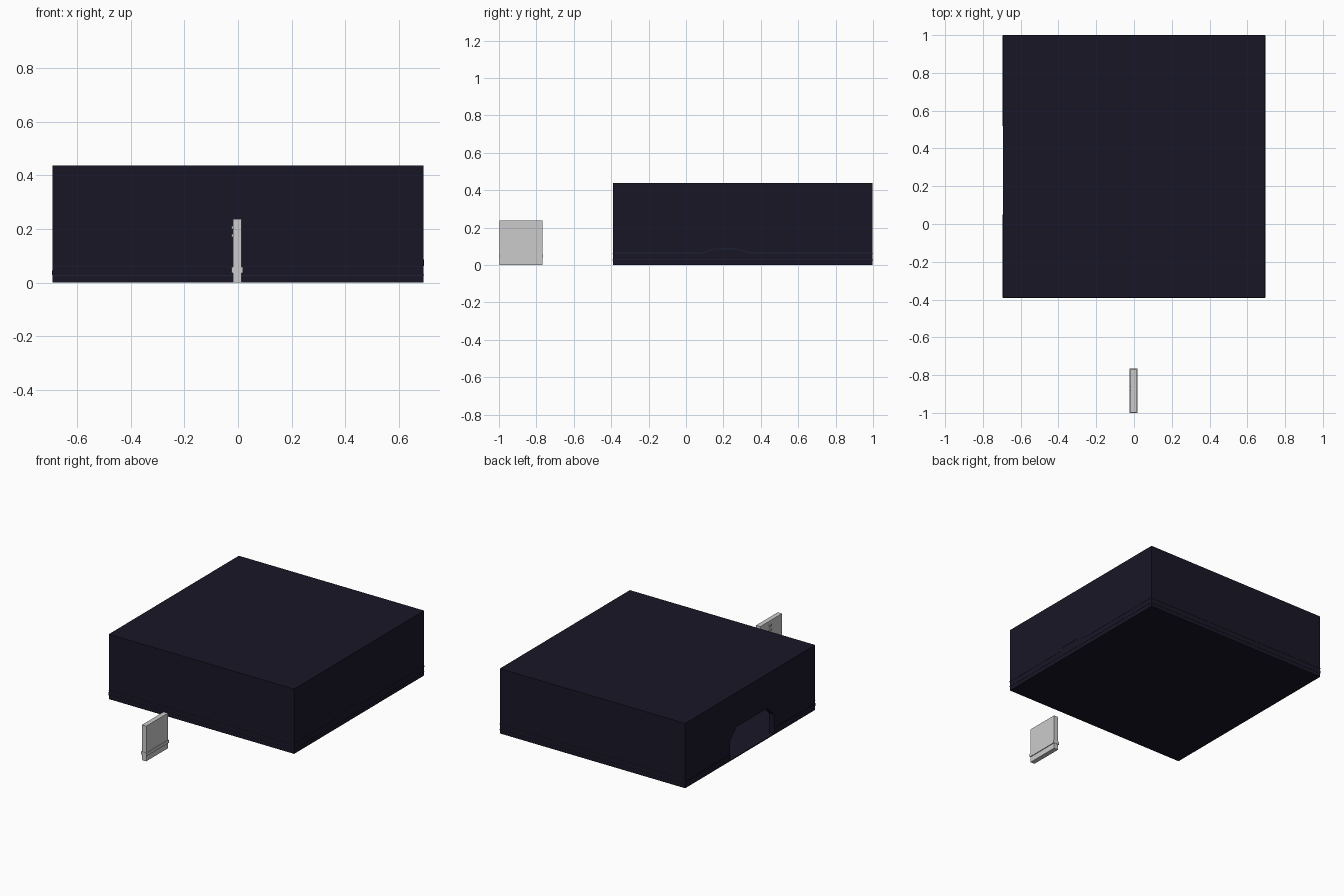
import bpy, bmesh

if "Cube" in bpy.data.objects:
    bpy.data.objects.remove(bpy.data.objects["Cube"])

def material(name, color):
    m = bpy.data.materials.new(name)
    m.diffuse_color = (*color, 1)
    m.use_nodes = True
    m.node_tree.nodes["Principled BSDF"].inputs["Base Color"].default_value = m.diffuse_color
    return m

DARK = material("dark_navy", (0.010, 0.008, 0.020))
BLUE = material("dim_blue", (0.014, 0.018, 0.040))

def finish(name, bm, mat):
    bmesh.ops.recalc_face_normals(bm, faces=bm.faces)
    me = bpy.data.meshes.new(name)
    bm.to_mesh(me)
    bm.free()
    if mat:
        me.materials.append(mat)
    ob = bpy.data.objects.new(name, me)
    bpy.context.collection.objects.link(ob)
    return ob

def box(name, x, y, z, mat=None):
    bm = bmesh.new()
    bmesh.ops.create_cube(bm, size=1)
    for v in bm.verts:
        v.co = [(r[0] + r[1]) / 2 + c * (r[1] - r[0]) for r, c in zip((x, y, z), v.co)]
    return finish(name, bm, mat)

def slab(name, outline, x0, x1, mat=None):
    """Extrude a (y, z) outline from x0 to x1."""
    bm = bmesh.new()
    f = bm.faces.new([bm.verts.new((x0, y, z)) for y, z in outline])
    new = bmesh.ops.extrude_face_region(bm, geom=[f])["geom"]
    bmesh.ops.translate(bm, vec=(x1 - x0, 0, 0),
                        verts=[v for v in new if isinstance(v, bmesh.types.BMVert)])
    return finish(name, bm, mat)

X, Y0, Y1, H, T = 0.693, -0.39, 0.998, 0.438, 0.036
FL = 0.006
TOP = H - 0.02

# Room shell
box("floor", (-X, X), (Y0, Y1), (0, FL), DARK)
box("roof", (-X, X), (Y0, Y1), (TOP, H), DARK)
box("front_wall", (-X, X), (Y0, Y0 + T), (FL, TOP), DARK)
box("back_wall", (-X, X), (Y1 - T, Y1), (FL, TOP), DARK)
box("right_wall", (X - T, X), (Y0 + T, Y1 - T), (FL, TOP), DARK)

# Left wall with chamfered doorway
D0, D1, C, DH = 0.05, 0.52, 0.07, 0.205
slab("left_wall", [(Y0 + T, FL), (D0, FL), (D0, DH - C), (D0 + C, DH), (D1 - C, DH),
                   (D1, DH - C), (D1, FL), (Y1 - T, FL), (Y1 - T, TOP), (Y0 + T, TOP)],
     -X, -X + T, DARK)

# Thin trim strips around the outside
for z in (0.025, 0.058):
    box("front_trim", (-X, X), (Y0 - 0.002, Y0), (z, z + 0.003), BLUE)
    box("back_trim", (-X, X), (Y1, Y1 + 0.002), (z, z + 0.003), BLUE)
for a, b in ((Y0, D0), (D1, Y1)):
    box("left_trim", (-X - 0.002, -X), (a, b), (0.028, 0.045), DARK)
path = [(Y0, 0.062), (0.09, 0.062), (0.15, 0.083), (0.27, 0.083), (0.34, 0.062), (Y1, 0.062)]
slab("right_trim", path + [(y, z + 0.004) for y, z in reversed(path)], X, X + 0.002, BLUE)
box("right_lower_trim", (X, X + 0.002), (Y0, Y1), (0.027, 0.030), BLUE)

# Separate door panel with a kick band and handle studs
box("door_panel", (-0.019, 0.013), (-0.998, -0.767), (0, 0.238))
prof = [(-1.0, 0.037), (-0.765, 0.037), (-0.765, 0.058), (-1.0, 0.058)]
slab("door_band", prof, -0.024, 0.018)
for z in (0.17, 0.2):
    box("door_stud", (-0.024, -0.019), (-0.885, -0.86), (z, z + 0.012))
